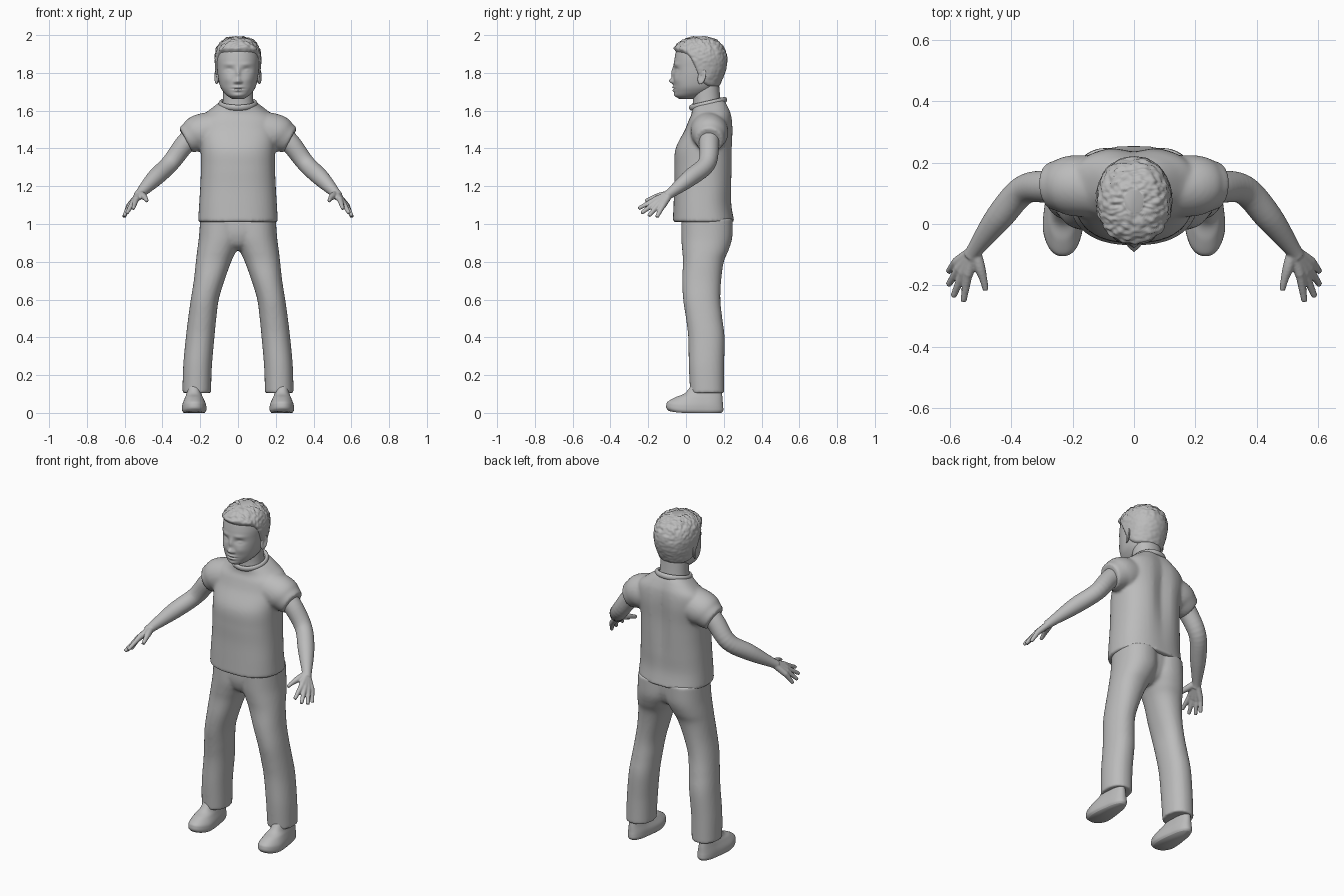
import bpy, bmesh, math
from mathutils import Vector, noise

cube = bpy.data.objects.get("Cube")
if cube:
    bpy.data.objects.remove(cube, do_unlink=True)

grey = bpy.data.materials.new("plain grey")
grey.use_nodes = True
COLOUR = (0.5, 0.5, 0.5, 1)
grey.diffuse_color = COLOUR
grey.node_tree.nodes["Principled BSDF"].inputs["Base Color"].default_value = COLOUR


# ---------- helpers ----------
def spline(rows, steps):
    """Catmull-Rom samples through rows of numbers."""
    out, last = [], len(rows) - 1
    for i in range(last):
        a, b, c, d = (rows[min(max(k, 0), last)] for k in range(i - 1, i + 3))
        for s in range(steps):
            t = s / steps
            out.append([q + t / 2 * (r - p + t * (2 * p - 5 * q + 4 * r - w + t * (3 * (q - r) + w - p)))
                        for p, q, r, w in zip(a, b, c, d)])
    return out + [rows[-1]]


def skin(bm, rings):
    """Bridge rings of points into a closed body."""
    loops = [[bm.verts.new(p) for p in ring] for ring in rings]
    n = len(loops[0])
    for low, high in zip(loops, loops[1:]):
        for i in range(n):
            j = (i + 1) % n
            bm.faces.new((low[i], low[j], high[j], high[i]))
    bm.faces.new(loops[0][::-1])
    bm.faces.new(loops[-1])


def stack(bm, rows, side=1, n=48, power=2.2, steps=6):
    """Level sections: height, x from, x to, y front, y back."""
    rings = []
    for z, xa, xb, ya, yb in spline(rows, steps):
        ring = []
        for k in range(n):
            c, s = math.cos(math.tau * k / n), math.sin(math.tau * k / n)
            u = math.copysign(abs(c) ** (2 / power), c)
            v = math.copysign(abs(s) ** (2 / power), s)
            ring.append((side * ((xa + xb) + u * (xb - xa)) / 2, ((ya + yb) + v * (yb - ya)) / 2, z))
        rings.append(ring)
    skin(bm, rings)


def even(rows):
    """Rows of height, half width, front, back become full sections."""
    return [(z, -w, w, ya, yb) for z, w, ya, yb in rows]


def tube(bm, rows, side=1, n=20, steps=6):
    """Round limb along points with a radius each."""
    path = spline(rows, steps)
    rings = []
    for i, (x, y, z, r) in enumerate(path):
        ahead = Vector(path[min(i + 1, len(path) - 1)][:3])
        turn = (ahead - Vector(path[max(i - 1, 0)][:3])).to_track_quat("Z", "Y")
        ring = []
        for k in range(n):
            a = math.tau * k / n
            p = Vector((x, y, z)) + turn @ Vector((r * math.cos(a), r * math.sin(a), 0))
            ring.append((p.x * side, p.y, p.z))
        rings.append(ring)
    skin(bm, rings)


def finish(bm, name, voxel=0, smooth=4):
    bmesh.ops.recalc_face_normals(bm, faces=bm.faces)
    mesh = bpy.data.meshes.new(name)
    bm.to_mesh(mesh)
    bm.free()
    mesh.materials.append(grey)
    mesh.shade_smooth()
    ob = bpy.data.objects.new(name, mesh)
    bpy.context.collection.objects.link(ob)
    if voxel:
        blend = ob.modifiers.new("blend", "REMESH")
        blend.mode, blend.voxel_size, blend.use_smooth_shade = "VOXEL", voxel, True
        relax = ob.modifiers.new("relax", "SMOOTH")
        relax.factor, relax.iterations = 0.5, smooth
    return ob


def bump(d, width):
    return math.exp(-(d / width) ** 2)


# ---------- shirt: torso and short sleeves ----------
TORSO = [(1.01, .212, -.07, .257), (1.1, .206, -.066, .243), (1.2, .2, -.062, .245),
         (1.3, .196, -.062, .248), (1.4, .197, -.055, .25), (1.5, .207, -.005, .252),
         (1.56, .2, .015, .245), (1.6, .15, .03, .228), (1.64, .098, .03, .205)]
SLEEVE = [(.1, .12, 1.5, .1), (.2, .125, 1.482, .099), (.245, .125, 1.46, .085), (.278, .123, 1.443, .073)]
bm = bmesh.new()
stack(bm, even(TORSO), power=2.4)
for v in bm.verts:
    x, y, z = v.co
    if y > .15:
        v.co.y -= .022 * bump(x, .045) * bump(z - 1.4, .22)
    v.co.z += .22 * (y - .115) * min(max((z - 1.52) / .1, 0), 1)
for side in (1, -1):
    tube(bm, SLEEVE, side, n=32)
finish(bm, "shirt", .009, 5)

bpy.ops.mesh.primitive_torus_add(major_segments=64, minor_segments=12, major_radius=.092, minor_radius=.011,
                                 location=(0, .117, 1.637), rotation=(.23, 0, 0))
collar = bpy.context.object
collar.name = "shirt_collar"
collar.scale.z = 1.4
collar.data.materials.append(grey)
collar.data.shade_smooth()

# ---------- trousers ----------
LEG = [(1.03, -.02, .2, -.025, .247), (.93, -.02, .207, -.025, .245), (.86, .008, .216, -.02, .225),
       (.8, .036, .223, -.016, .2), (.7, .072, .234, -.02, .186), (.6, .102, .25, -.015, .182),
       (.5, .115, .264, 0, .192), (.4, .125, .276, .012, .204), (.25, .138, .29, .015, .202),
       (.105, .143, .294, .022, .203)]
bm = bmesh.new()
for side in (1, -1):
    stack(bm, LEG, side)
stack(bm, even([(1.03, .19, -.02, .23), (.95, .19, -.02, .225), (.89, .1, .0, .2), (.86, .04, .04, .15)]))
finish(bm, "trousers", .009, 4)

# ---------- shoes ----------
SHOE = [(0, .172, .292, -.09, .188), (.012, .164, .3, -.103, .197), (.03, .163, .301, -.104, .197),
        (.05, .166, .298, -.095, .195), (.08, .178, .288, -.055, .193), (.105, .186, .28, -.005, .19),
        (.15, .19, .275, .03, .185)]
for side, name in ((1, "left_shoe"), (-1, "right_shoe")):
    bm = bmesh.new()
    stack(bm, SHOE, side, power=2.3)
    middle = side * .232
    for v in bm.verts:  # narrow heel, slightly lifted toe
        v.co.x = middle + (v.co.x - middle) * (1 - .22 * min(max((v.co.y + .02) / .12, 0), 1))
        v.co.z += .012 * min(max(-v.co.y / .1, 0), 1) ** 2
    shoe = finish(bm, name)

# ---------- arms with hands ----------
ARM = [(.21, .122, 1.49, .056), (.28, .122, 1.425, .053), (.36, .11, 1.32, .048),
       (.44, .02, 1.243, .045), (.515, -.08, 1.165, .027), (.53, -.105, 1.147, .026)]
KNUCKLES = [(.54, -.165, 1.128), (.557, -.162, 1.112), (.571, -.148, 1.1), (.579, -.125, 1.093)]
TIPS = [(.555, -.252, 1.082), (.588, -.236, 1.058), (.604, -.198, 1.042), (.604, -.155, 1.036)]
for side, name in ((1, "left_arm"), (-1, "right_arm")):
    bm = bmesh.new()
    tube(bm, ARM, side, n=28)
    for knuckle, tip in zip(KNUCKLES, TIPS):
        tube(bm, [(.518, -.085, 1.16, .02), knuckle + (.0165,)], side)
        tube(bm, [knuckle + (.015,), tip + (.01,)], side)
    thumb = [(.515, -.09, 1.16, .018), (.502, -.14, 1.148, .018), (.49, -.18, 1.136, .013), (.482, -.215, 1.122, .01)]
    tube(bm, thumb, side)
    finish(bm, name, .0045, 4)

# ---------- neck and head ----------
bm = bmesh.new()
stack(bm, even([(1.58, .09, .03, .2), (1.65, .081, .036, .184), (1.74, .077, .03, .175)]))
finish(bm, "neck")

HEAD = even([(1.662, .03, -.035, .06), (1.678, .056, -.056, .1), (1.7, .078, -.061, .14), (1.73, .095, -.064, .165),
             (1.78, .106, -.066, .188), (1.83, .111, -.065, .205), (1.88, .113, -.06, .208),
             (1.93, .102, -.046, .192), (1.965, .073, -.012, .157), (1.982, .03, .04, .11)])
# Face strokes: x, height, width, height spread, push along y
FACE = [(.046, 1.816, .024, .014, .012), (.048, 1.813, .014, .008, -.007), (.046, 1.846, .03, .01, -.004),
        (0, 1.8, .011, .03, -.012), (0, 1.757, .013, .014, -.024), (.016, 1.752, .008, .008, -.009),
        (0, 1.724, .023, .007, -.01), (0, 1.716, .027, .003, .006), (0, 1.707, .019, .007, -.009),
        (0, 1.682, .022, .012, -.005), (.055, 1.765, .026, .022, -.005)]
bm = bmesh.new()
stack(bm, HEAD, n=112, steps=10)
for v in bm.verts:
    x, y, z = v.co
    if y < .04:
        v.co.y += sum(push * bump(abs(x) - fx, w) * bump(z - fz, h) for fx, fz, w, h, push in FACE)
finish(bm, "head")

# ---------- ears: shell with raised rim ----------
for side, name in ((1, "left_ear"), (-1, "right_ear")):
    bm = bmesh.new()
    bmesh.ops.create_uvsphere(bm, u_segments=24, v_segments=16, radius=1)
    for v in bm.verts:
        r = math.hypot(v.co.y, v.co.z)
        dish = .009 * bump(r, .55) if v.co.x > 0 else 0
        y, z = v.co.y * .021, v.co.z * .04
        v.co = (side * (.114 + v.co.x * .01 - dish + y * .35), .084 + y + z * .2, 1.78 + z)
    finish(bm, name)

# ---------- hair: tousled shell above a sweeping hairline ----------
bm = bmesh.new()
stack(bm, HEAD, n=128, steps=10)
bmesh.ops.recalc_face_normals(bm, faces=bm.faces)
bm.normal_update()
bald = []
for v in bm.verts:
    co = v.co.copy()
    line = 1.72 + .19 / (1 + math.exp((co.y - .055) / .02))
    rise = min(max((co.z - line) / .016, 0), 1)
    fringe = .007 * bump(co.z - 1.925, .025) * min(max((.02 - co.y) / .04, 0), 1)
    tuft = noise.noise(Vector((co.x * 45, co.y * 90, co.z * 70)))
    crown = min(max((co.z - 1.85) / .08, 0), 1)
    v.co = co + v.normal * (rise * (.014 + fringe + tuft * (.002 + .006 * crown)) - .004)
    if co.z < line - .02:
        bald.append(v)
bmesh.ops.delete(bm, geom=bald, context="VERTS")
hair = finish(bm, "hair")
